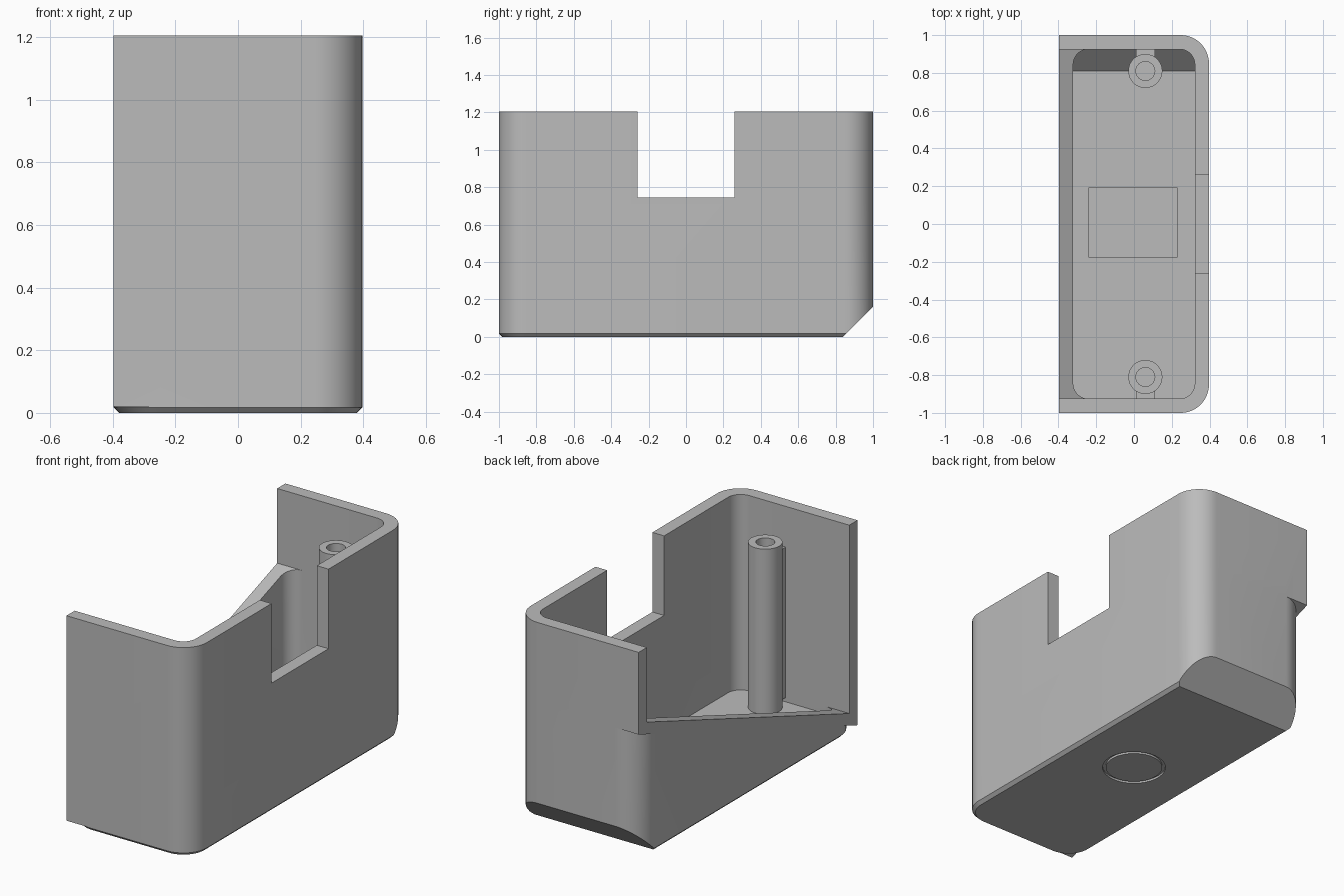
import bpy, bmesh, math
from mathutils import Vector

cube = bpy.data.objects.get("Cube")
if cube:
    bpy.data.objects.remove(cube, do_unlink=True)

HX, HY, TOP = 0.397, 1.0, 1.205      # outer half width, half length, height
WALL, FLOOR = 0.075, 0.075
SLOPE, RIM, STEP = 0.355, 0.445, 0.07  # slanted rim of the open side

grey = bpy.data.materials.new("plain grey")
grey.use_nodes = True
colour = (0.5, 0.5, 0.5, 1)
grey.diffuse_color = colour
grey.node_tree.nodes["Principled BSDF"].inputs["Base Color"].default_value = colour


def finish(bm, name):
    bmesh.ops.recalc_face_normals(bm, faces=bm.faces)
    mesh = bpy.data.meshes.new(name)
    bm.to_mesh(mesh)
    bm.free()
    mesh.materials.append(grey)
    ob = bpy.data.objects.new(name, mesh)
    bpy.context.collection.objects.link(ob)
    return ob


def outline(hx, hy, r_right, r_left, steps=12):
    """Rectangle with separate corner radii on its +x and -x sides."""
    pts = []
    for i, (sx, sy) in enumerate([(1, 1), (-1, 1), (-1, -1), (1, -1)]):
        r = r_right if sx > 0 else r_left
        if r == 0:
            pts.append((sx * hx, sy * hy))
            continue
        for k in range(steps + 1):
            a = math.pi / 2 * (i + k / steps)
            pts.append((sx * (hx - r) + r * math.cos(a), sy * (hy - r) + r * math.sin(a)))
    return pts


def loft(layers):
    """Solid through a stack of (outline, height) layers."""
    bm = bmesh.new()
    rings = [[bm.verts.new((x, y, z)) for x, y in pts] for pts, z in layers]
    bm.faces.new(rings[0])
    bm.faces.new(rings[-1])
    for a, b in zip(rings, rings[1:]):
        for i in range(len(a)):
            j = (i + 1) % len(a)
            bm.faces.new((a[i], a[j], b[j], b[i]))
    return bm


def slice_off(bm, point, normal):
    """Remove everything on the normal's side of a plane and cap the cut."""
    cut = bmesh.ops.bisect_plane(bm, geom=bm.verts[:] + bm.edges[:] + bm.faces[:],
                                 plane_co=point, plane_no=normal, clear_outer=True)
    edges = [e for e in cut["geom_cut"] if isinstance(e, bmesh.types.BMEdge)]
    bmesh.ops.contextual_create(bm, geom=edges)


def box(name, lo, hi):
    pts = [(lo[0], lo[1]), (hi[0], lo[1]), (hi[0], hi[1]), (lo[0], hi[1])]
    return finish(loft([(pts, lo[2]), (pts, hi[2])]), name)


def cylinder(name, x, y, r, z0, z1, n=48):
    pts = [(x + r * math.cos(math.tau * i / n), y + r * math.sin(math.tau * i / n))
           for i in range(n)]
    return finish(loft([(pts, z0), (pts, z1)]), name)


def combine(ob, tool, operation):
    """Apply a boolean and discard the tool."""
    mod = ob.modifiers.new("cut", "BOOLEAN")
    mod.operation, mod.solver, mod.object = operation, "EXACT", tool
    graph = bpy.context.evaluated_depsgraph_get()
    mesh = bpy.data.meshes.new_from_object(ob.evaluated_get(graph))
    ob.modifiers.clear()
    ob.data = mesh
    bpy.data.objects.remove(tool, do_unlink=True)


def smooth(ob):
    bpy.ops.object.select_all(action="DESELECT")
    ob.select_set(True)
    bpy.context.view_layer.objects.active = ob
    bpy.ops.object.shade_smooth_by_angle(angle=math.radians(25))


uphill = Vector((0, -SLOPE, 1)).normalized()

# Lower shell: all corners round, thin bottom chamfer, slanted end and slanted rim
c = 0.018
bm = loft([(outline(HX - c, HY - c, 0.15 - c, 0.15 - c), 0),
           (outline(HX, HY, 0.15, 0.15), c), (outline(HX, HY, 0.15, 0.15), TOP)])
slice_off(bm, (0, 0.84, 0), Vector((0, 1, -1)).normalized())
slice_off(bm, (0, 0, RIM), uphill)
housing = finish(bm, "housing")

# Upper shell: square corners on the open side, overhanging the round ones
square = outline(HX, HY, 0.15, 0)
bm = loft([(square, -0.5), (square, TOP)])
slice_off(bm, (0, 0, RIM - STEP), -uphill)
combine(housing, finish(bm, "upper_shell"), "UNION")

# Cavity with slanted end
inner = outline(HX - WALL, HY - WALL, 0.08, 0.08)
bm = loft([(inner, FLOOR), (inner, TOP + 0.3)])
slice_off(bm, (0, 0.81, FLOOR), Vector((0, 1, -1)).normalized())
combine(housing, finish(bm, "cavity"), "DIFFERENCE")

# Open side above the slanted rim
side = [(-0.6, -HY + WALL), (-0.2, -HY + WALL), (-0.2, HY - WALL), (-0.6, HY - WALL)]
bm = loft([(side, -0.5), (side, TOP + 0.4)])
slice_off(bm, (0, 0, RIM), -uphill)
combine(housing, finish(bm, "side_opening"), "DIFFERENCE")

# Notch in the tall wall, floor recess, ring groove under the base
combine(housing, box("notch", (0.25, -0.26, 0.745), (0.6, 0.26, 1.6)), "DIFFERENCE")
combine(housing, box("recess", (-0.24, -0.175, 0.06), (0.23, 0.19, 0.2)), "DIFFERENCE")
groove = cylinder("groove", 0, 0, 0.172, -0.1, 0.012)
combine(groove, cylinder("groove_core", 0, 0, 0.154, -0.2, 0.1), "DIFFERENCE")
combine(housing, groove, "DIFFERENCE")
smooth(housing)

# Screw posts, each with a rib to its end wall
for name, s in (("front_post", -1), ("back_post", 1)):
    post = cylinder(name, 0.06, s * 0.81, 0.09, 0.07, 1.03)
    ys = sorted((s * 0.82, s * 0.93))
    combine(post, box("rib", (0.01, ys[0], 0.1), (0.11, ys[1], 0.97)), "UNION")
    combine(post, cylinder("screw_hole", 0.06, s * 0.81, 0.05, 0.2, 1.3), "DIFFERENCE")
    smooth(post)
